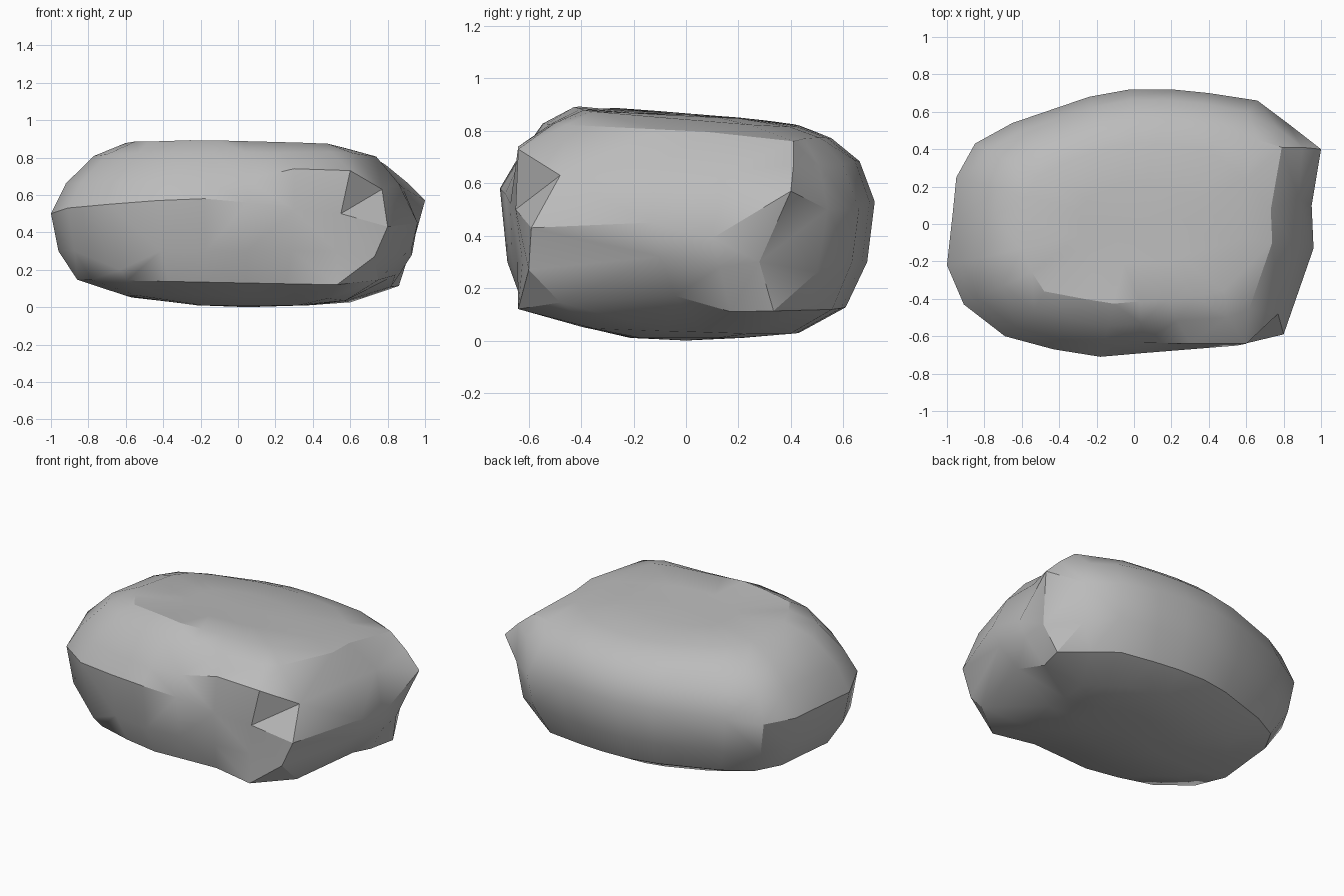
import bpy
import bmesh
import math

if "Cube" in bpy.data.objects:
    bpy.data.objects.remove(bpy.data.objects["Cube"], do_unlink=True)

# Single stone colour
stone = bpy.data.materials.new("stone grey")
stone.use_nodes = True
grey = (0.5, 0.5, 0.5, 1)
stone.diffuse_color = grey
stone.node_tree.nodes["Principled BSDF"].inputs["Base Color"].default_value = grey

# Widest outline of the boulder, counter-clockwise from the +x side
outline = [
    (.96, -.13, .45), (.95, .1, .39), (1, .4, .57), (.82, .54, .5),
    (.66, .66, .5), (.4, .7, .53), (.2, .72, .53), (-.02, .72, .53),
    (-.24, .68, .53), (-.65, .54, .52), (-.85, .43, .5), (-.95, .25, .5),
    (-.97, .05, .5), (-1, -.22, .5), (-.91, -.43, .53), (-.69, -.6, .55),
    (-.43, -.67, .57), (-.18, -.71, .58), (.05, -.69, .56),
    (.3, -.67, .52), (.55, -.65, .5), (.8, -.59, .43),
]
sides = len(outline)


def ring(scale, height, tilt_x=0, tilt_y=0, shift_x=0, shift_y=0, chips=None):
    """Scaled copy of the outline on a tilted level, with chipped corners."""
    points = []
    for x, y, _ in outline:
        px, py = x * scale + shift_x, y * scale + shift_y
        points.append((px, py, height + tilt_x * px + tilt_y * py))
    for index, point in (chips or {}).items():
        points[index] = point
    return points


# Underside, from the dished base up to the broken lower corners
base = ring(.3, .01, shift_x=.08)
base_slope = ring(.6, .045, tilt_x=-.02, tilt_y=-.03)
lower_rim = ring(.86, .13, tilt_x=-.02, shift_y=-.01, chips={
    0: (.84, -.04, .17), 1: (.82, .17, .11),
    20: (.53, -.64, .12), 21: (.75, -.48, .145)})
lower_flank = ring(.96, .3, chips={
    0: (.93, -.1, .32), 1: (.93, .13, .28), 2: (.92, .28, .3),
    3: (.8, .5, .26), 15: (-.63, -.56, .2), 21: (.73, -.6, .27)})

# Upper part, from the notched shoulder to the sloping top
shoulder = ring(.92, .68, tilt_x=.02, chips={
    0: (.86, -.12, .66), 1: (.88, .14, .64), 2: (.9, .41, .67),
    3: (.77, .51, .66), 4: (.61, .6, .67), 19: (.3, -.64, .74),
    20: (.6, -.64, .73), 21: (.77, -.48, .63)})
upper_slope = ring(.77, .8, tilt_y=-.05, chips={
    2: (.79, .41, .76), 3: (.66, .45, .77), 20: (.5, -.5, .83)})
top_edge = ring(.6, .855, tilt_x=-.02, tilt_y=-.08, chips={15: (-.48, -.36, .885)})
top = ring(.3, .86, tilt_x=-.01, tilt_y=-.05)

levels = [base, base_slope, lower_rim, lower_flank, outline,
          shoulder, upper_slope, top_edge, top]

# Skin the levels and close both ends
bm = bmesh.new()
rings = [[bm.verts.new(p) for p in level] for level in levels]
for lower, upper in zip(rings, rings[1:]):
    for i in range(sides):
        j = (i + 1) % sides
        bm.faces.new((lower[i], lower[j], upper[j], upper[i]))
for end, height in ((rings[0], 0), (rings[-1], .862)):
    centre = bm.verts.new((.05, 0, height))
    for i in range(sides):
        bm.faces.new((end[i], end[(i + 1) % sides], centre))
bmesh.ops.triangulate(bm, faces=bm.faces[:], quad_method="SHORT_EDGE")
bmesh.ops.recalc_face_normals(bm, faces=bm.faces[:])

mesh = bpy.data.meshes.new("boulder")
bm.to_mesh(mesh)
bm.free()
mesh.materials.append(stone)
boulder = bpy.data.objects.new("boulder", mesh)
bpy.context.collection.objects.link(boulder)

# Soft shading with crisp broken edges
bpy.ops.object.select_all(action="DESELECT")
boulder.select_set(True)
bpy.context.view_layer.objects.active = boulder
bpy.ops.object.shade_smooth_by_angle(angle=math.radians(32))
